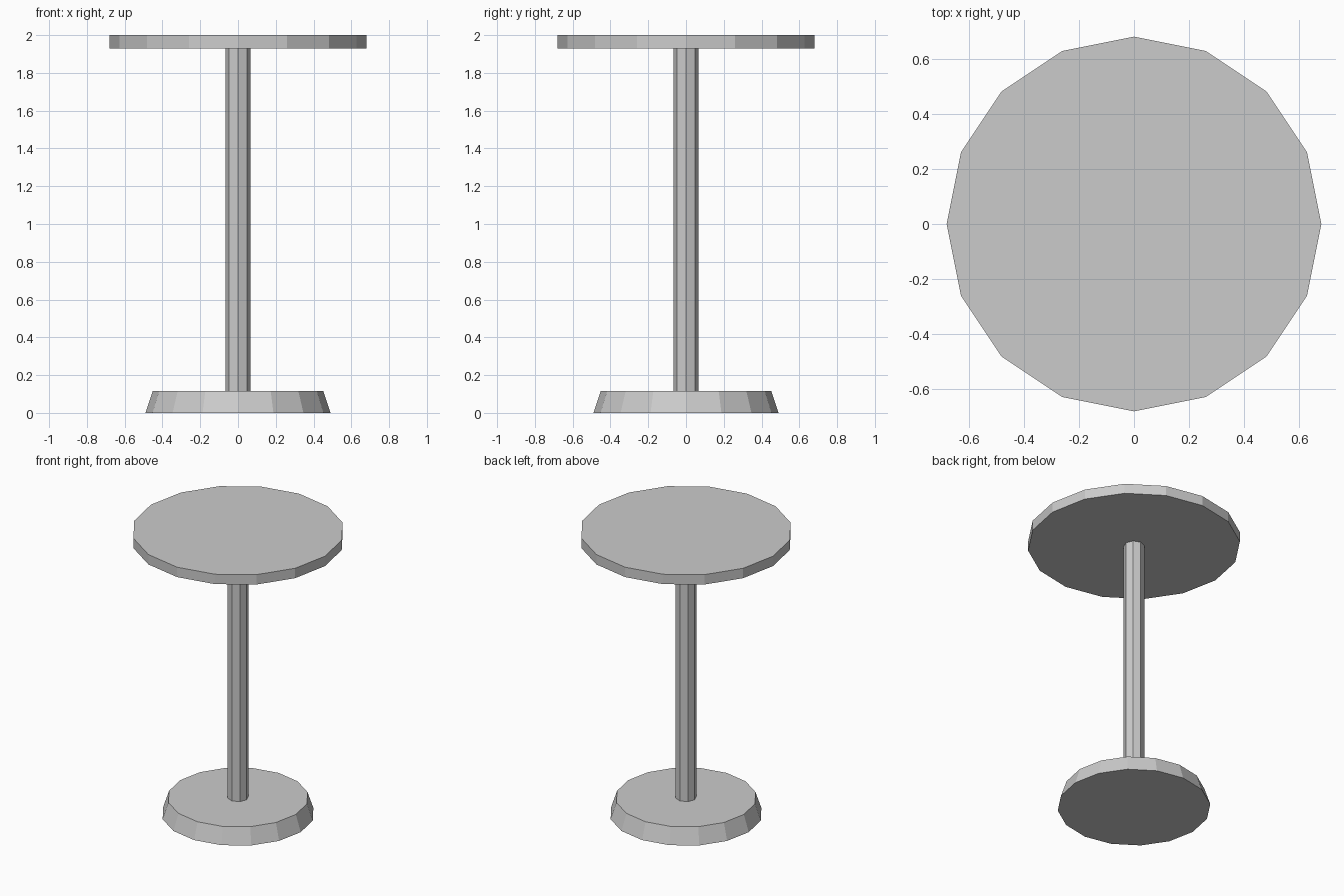
import bpy

if "Cube" in bpy.data.objects:
    bpy.data.objects.remove(bpy.data.objects["Cube"])

# One flat grey for the whole table
grey = bpy.data.materials.new("light_grey")
grey.diffuse_color = (0.6, 0.6, 0.6, 1.0)
grey.use_nodes = True
grey.node_tree.nodes["Principled BSDF"].inputs["Base Color"].default_value = grey.diffuse_color


def round_part(name, sides, r_bottom, r_top, z0, z1):
    """Flat-shaded prism or frustum with corners on the x and y axes."""
    bpy.ops.mesh.primitive_cone_add(
        vertices=sides, radius1=r_bottom, radius2=r_top,
        depth=z1 - z0, location=(0, 0, (z0 + z1) / 2))
    obj = bpy.context.object
    obj.name = name
    obj.data.materials.append(grey)
    return obj


# Tapered foot, slim column and round top
round_part("base", 16, 0.49, 0.452, 0.0, 0.115)
round_part("column", 8, 0.067, 0.067, 0.115, 1.93)
round_part("tabletop", 16, 0.68, 0.68, 1.93, 2.0)
